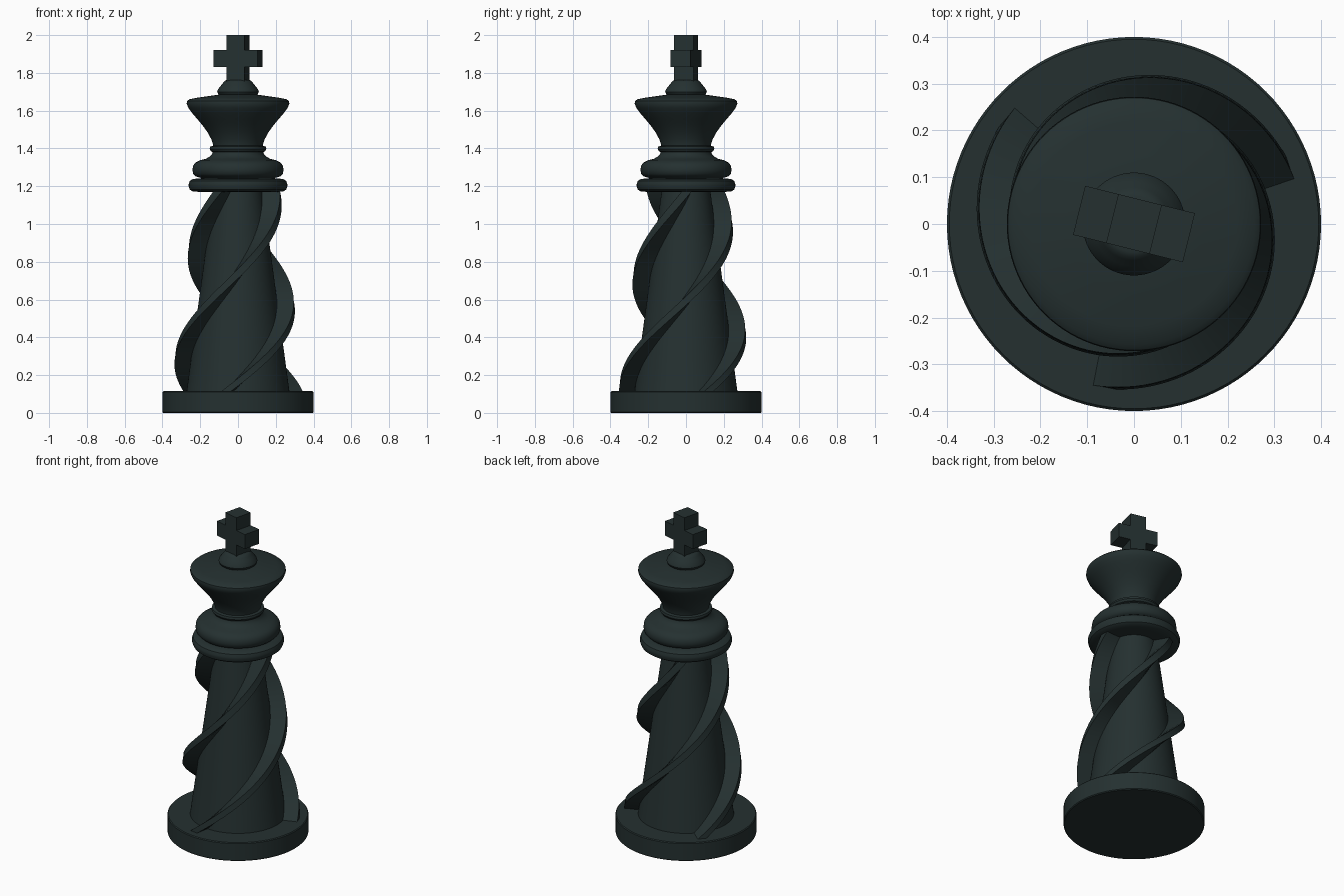
import bpy, bmesh, math
from mathutils import Matrix, Vector

if "Cube" in bpy.data.objects:
    bpy.data.objects.remove(bpy.data.objects["Cube"])

mat = bpy.data.materials.new("dark green grey")
mat.diffuse_color = (0.018, 0.030, 0.030, 1)
mat.use_nodes = True
mat.node_tree.nodes["Principled BSDF"].inputs["Base Color"].default_value = mat.diffuse_color


def finish(name, bm, angle=35):
    bmesh.ops.recalc_face_normals(bm, faces=bm.faces)
    me = bpy.data.meshes.new(name)
    bm.to_mesh(me)
    bm.free()
    ob = bpy.data.objects.new(name, me)
    bpy.context.collection.objects.link(ob)
    me.materials.append(mat)
    bpy.ops.object.select_all(action='DESELECT')
    ob.select_set(True)
    bpy.context.view_layer.objects.active = ob
    bpy.ops.object.shade_smooth_by_angle(angle=math.radians(angle))
    return ob


def lathe(name, profile, n=96):
    # revolve (radius, z) points around z, closing both ends with discs
    bm = bmesh.new()
    rings = [[bm.verts.new((r * math.cos(2 * math.pi * i / n),
                            r * math.sin(2 * math.pi * i / n), z))
              for i in range(n)] for r, z in profile]
    for a, b in zip(rings, rings[1:]):
        for i in range(n):
            j = (i + 1) % n
            bm.faces.new((a[i], a[j], b[j], b[i]))
    bm.faces.new(rings[0][::-1])
    bm.faces.new(rings[-1])
    return finish(name, bm)


def core_radius(z):
    return 0.272 - 0.135 * (z - 0.115)


def fin_radius(z):
    return 0.355 - 0.125 * (z - 0.115)


def spiral_fin(name, start, z0=0.11, z1=1.19, steps=72, width=0.052):
    # rectangular rib twisting up the tapered core
    bm = bmesh.new()
    rows = []
    for k in range(steps + 1):
        z = z0 + (z1 - z0) * k / steps
        t = math.radians(start + 209 * (z - 0.115))
        out = Vector((math.cos(t), math.sin(t), 0))
        side = Vector((-math.sin(t), math.cos(t), 0)) * width / 2
        up = Vector((0, 0, z))
        ri, ro = core_radius(z) - 0.03, fin_radius(z)
        rows.append([bm.verts.new(out * r + side * s + up)
                     for r, s in ((ri, -1), (ro, -1), (ro, 1), (ri, 1))])
    for a, b in zip(rows, rows[1:]):
        for i in range(4):
            j = (i + 1) % 4
            bm.faces.new((a[i], a[j], b[j], b[i]))
    bm.faces.new(rows[0][::-1])
    bm.faces.new(rows[-1])
    return finish(name, bm)


# base disc and tapered body
lathe("base", [(0.395, 0), (0.4, 0.005), (0.4, 0.11), (0.395, 0.115)])
lathe("body", [(core_radius(z), z) for z in (0.11, 0.4, 0.8, 1.19)])
for i in range(3):
    spiral_fin("spiral_fin_%d" % (i + 1), 20 + 120 * i)

# rounded collars
lathe("lower_collar", [(0.20, 1.17), (0.24, 1.172), (0.255, 1.182), (0.261, 1.2),
                       (0.261, 1.212), (0.255, 1.228), (0.24, 1.238), (0.20, 1.242)])
lathe("upper_collar", [(0.19, 1.235), (0.20, 1.245), (0.225, 1.253), (0.237, 1.265),
                       (0.241, 1.285), (0.238, 1.308), (0.225, 1.325), (0.20, 1.338),
                       (0.17, 1.345), (0.15, 1.357), (0.137, 1.37), (0.133, 1.385)])

# neck ring and flared head
lathe("neck_ring", [(0.13, 1.38), (0.143, 1.385), (0.150, 1.397),
                    (0.147, 1.41), (0.13, 1.415)])
lathe("head", [(0.13, 1.40), (0.132, 1.42), (0.142, 1.45), (0.162, 1.487), (0.19, 1.525),
               (0.215, 1.555), (0.245, 1.59), (0.263, 1.615), (0.272, 1.637),
               (0.27, 1.65), (0.258, 1.66), (0.22, 1.668), (0.15, 1.678), (0.10, 1.685)])
lathe("cross_mount", [(0.095, 1.68), (0.105, 1.688), (0.11, 1.7), (0.106, 1.713),
                      (0.09, 1.733), (0.078, 1.748), (0.07, 1.758), (0.06, 1.762)])

# cross, extruded from its outline and turned slightly
a, w, d = 0.048, 0.121, 0.054
outline = [(-a, 1.75), (a, 1.75), (a, 1.83), (w, 1.83), (w, 1.92), (a, 1.92),
           (a, 2.0), (-a, 2.0), (-a, 1.92), (-w, 1.92), (-w, 1.83), (-a, 1.83)]
bm = bmesh.new()
face = bm.faces.new([bm.verts.new((x, -d, z)) for x, z in outline])
ext = bmesh.ops.extrude_face_region(bm, geom=[face], use_keep_orig=True)
bmesh.ops.translate(bm, vec=(0, 2 * d, 0),
                    verts=[v for v in ext["geom"] if isinstance(v, bmesh.types.BMVert)])
bmesh.ops.rotate(bm, verts=bm.verts, matrix=Matrix.Rotation(math.radians(-14), 3, 'Z'))
finish("cross", bm)
